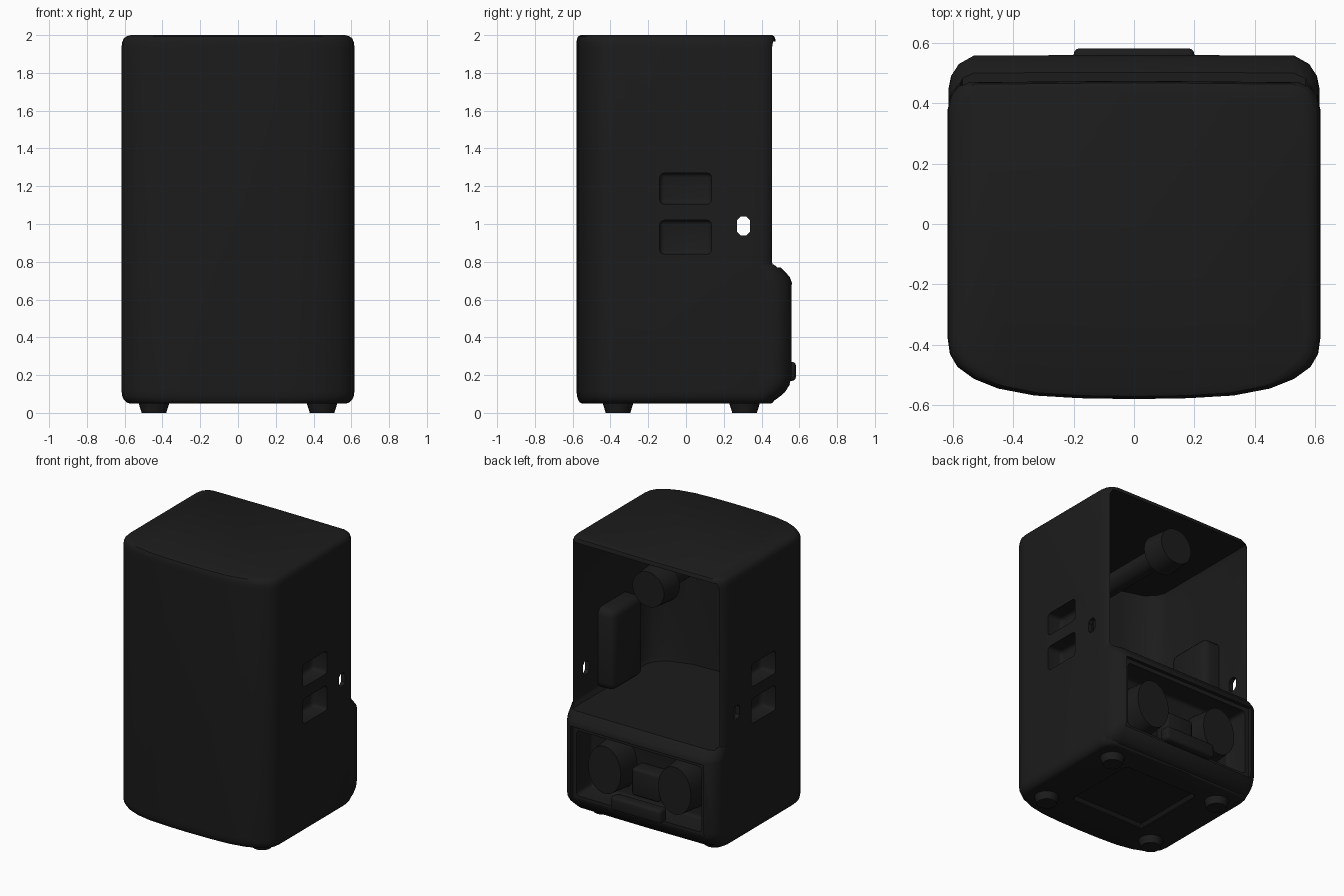
import bpy, bmesh, math
from mathutils import Matrix

if "Cube" in bpy.data.objects:
    bpy.data.objects.remove(bpy.data.objects["Cube"])

mat = bpy.data.materials.new("charcoal_black")
mat.diffuse_color = (0.0115, 0.0115, 0.0115, 1)
mat.use_nodes = True
mat.node_tree.nodes["Principled BSDF"].inputs["Base Color"].default_value = mat.diffuse_color


def finish(name, bm):
    bmesh.ops.recalc_face_normals(bm, faces=bm.faces)
    me = bpy.data.meshes.new(name)
    bm.to_mesh(me)
    bm.free()
    ob = bpy.data.objects.new(name, me)
    bpy.context.collection.objects.link(ob)
    me.materials.append(mat)
    return ob


def mirror(half):
    """Close a half outline (front centre to back centre) across x = 0."""
    return half + [(-x, y) for x, y in reversed(half) if x > 0]


def loft(name, half, rings, y0=0.0):
    """Stack an outline at heights z, scaled by sx and by sy about y0."""
    bm = bmesh.new()
    loops = [[bm.verts.new((x * sx, y0 + (y - y0) * sy, z)) for x, y in mirror(half)]
             for z, sx, sy in rings]
    n = len(loops[0])
    for a, b in zip(loops, loops[1:]):
        for i in range(n):
            j = (i + 1) % n
            bm.faces.new((a[i], a[j], b[j], b[i]))
    bm.faces.new(loops[0][::-1])
    bm.faces.new(loops[-1])
    return finish(name, bm)


def box(name, x, y, z, bevel=0.0, segments=3):
    bm = bmesh.new()
    bmesh.ops.create_cube(bm, size=1)
    for v in bm.verts:
        v.co = [(lo + hi) / 2 + c * (hi - lo) for c, (lo, hi) in zip(v.co, (x, y, z))]
    if bevel:
        bmesh.ops.bevel(bm, geom=bm.edges[:], offset=bevel, segments=segments,
                        profile=0.5, affect='EDGES')
    return finish(name, bm)


def drum(name, x, z, rx, rz, y0, y1, tip=0.9):
    """Elliptical drum along y, slightly tapered to the rear."""
    bm = bmesh.new()
    bmesh.ops.create_cone(bm, cap_ends=True, segments=32, radius1=1, radius2=tip, depth=1)
    bmesh.ops.rotate(bm, verts=bm.verts, matrix=Matrix.Rotation(-math.pi / 2, 3, 'X'))
    for v in bm.verts:
        v.co = (x + v.co.x * rx, (y0 + y1) / 2 + v.co.y * (y1 - y0), z + v.co.z * rz)
    return finish(name, bm)


def boolean(ob, other, op='DIFFERENCE'):
    m = ob.modifiers.new("bool", 'BOOLEAN')
    m.operation, m.object, m.solver = op, other, 'EXACT'
    bpy.context.view_layer.objects.active = ob
    bpy.ops.object.modifier_apply(modifier=m.name)
    bpy.data.objects.remove(other)


# cabinet: bowed front, rounded corners
outline = [(0, -.58), (.18, -.577), (.33, -.568), (.45, -.545), (.53, -.513), (.585, -.473),
           (.61, -.43), (.617, -.38), (.617, .38), (.607, .425), (.585, .455), (.55, .47), (0, .475)]
cabinet = loft("cabinet", outline, [
    (.05, .93, .95), (.055, .955, .97), (.07, .98, .985), (.09, .994, .995), (.12, 1, 1),
    (1.93, 1, 1), (1.96, .995, 1), (1.98, .982, .995), (1.993, .96, .985), (2.0, .92, .96)])

# lower rear housing that sticks out behind the cabinet
rear = [(0, .2), (.614, .2), (.614, .45), (.606, .49), (.58, .53), (.53, .558), (0, .56)]
housing = loft("housing", rear, [
    (.065, .95, .74), (.085, .98, .82), (.11, .99, .9), (.15, 1, .97), (.19, 1, 1),
    (.69, 1, 1), (.72, 1, .97), (.785, 1, .80)], y0=.2)
boolean(cabinet, housing, 'UNION')

# open upper cavity, keeping the backs of the hand-hold pockets as bumps inside
inner = [(0, -.54), (.33, -.525), (.5, -.475), (.56, -.42), (.585, -.36), (.585, .75), (0, .75)]
cavity = loft("cavity", inner, [(.77, .97, 1), (.80, 1, 1), (1.93, 1, 1), (1.965, .97, 1)])
for s in (1, -1):
    boolean(cavity, box("pocket_back", sorted((s * .46, s * .75)), (-.18, .17),
                        (.79, 1.37), .05))
boolean(cabinet, cavity)

# two hand-hold pockets on each side, and the small opening behind them
for s in (1, -1):
    for z in ((.84, 1.02), (1.105, 1.27)):
        boolean(cabinet, box("pocket", sorted((s * .5, s * .75)), (-.14, .135), z, .025))
boolean(cabinet, box("side_opening", (-.8, .8), (.27, .34), (.94, 1.04), .02, 1))

# connector recess in the rear housing and shallow recess underneath
boolean(cabinet, box("rear_recess", (-.5, .5), (.36, .8), (.18, .65), .025))
boolean(cabinet, box("frame_step", (-.53, .53), (.535, .8), (.155, .68)))
boolean(cabinet, box("base_recess", (-.3, .3), (-.28, .28), (-.1, .075), .02, 1))

parts = [cabinet]
# rear fittings
for s, side in ((1, "right"), (-1, "left")):
    parts.append(drum(side + "_rear_drum", s * .28, .42, .145, .19, .35, .53))
parts.append(box("connector_block", (-.11, .11), (.35, .47), (.26, .46), .02))
parts.append(box("rear_lip", (-.2, .2), (.5, .582), (.17, .27), .02))
# high-frequency driver seen through the open back, on a slim neck
parts.append(drum("horn_neck", 0, 1.76, .07, .07, -.55, .3, 1))
parts.append(drum("horn_driver", 0, 1.76, .14, .14, .27, .43))

# tapered feet
for x in (-.445, .445):
    for y in (-.36, .31):
        bm = bmesh.new()
        bmesh.ops.create_cone(bm, cap_ends=True, segments=24, radius1=.065, radius2=.09, depth=.08)
        bmesh.ops.translate(bm, verts=bm.verts, vec=(x, y, .04))
        parts.append(finish("foot", bm))

for ob in parts:
    for o in bpy.context.selected_objects:
        o.select_set(False)
    ob.select_set(True)
    bpy.context.view_layer.objects.active = ob
    bpy.ops.object.shade_smooth_by_angle(angle=math.radians(35))
